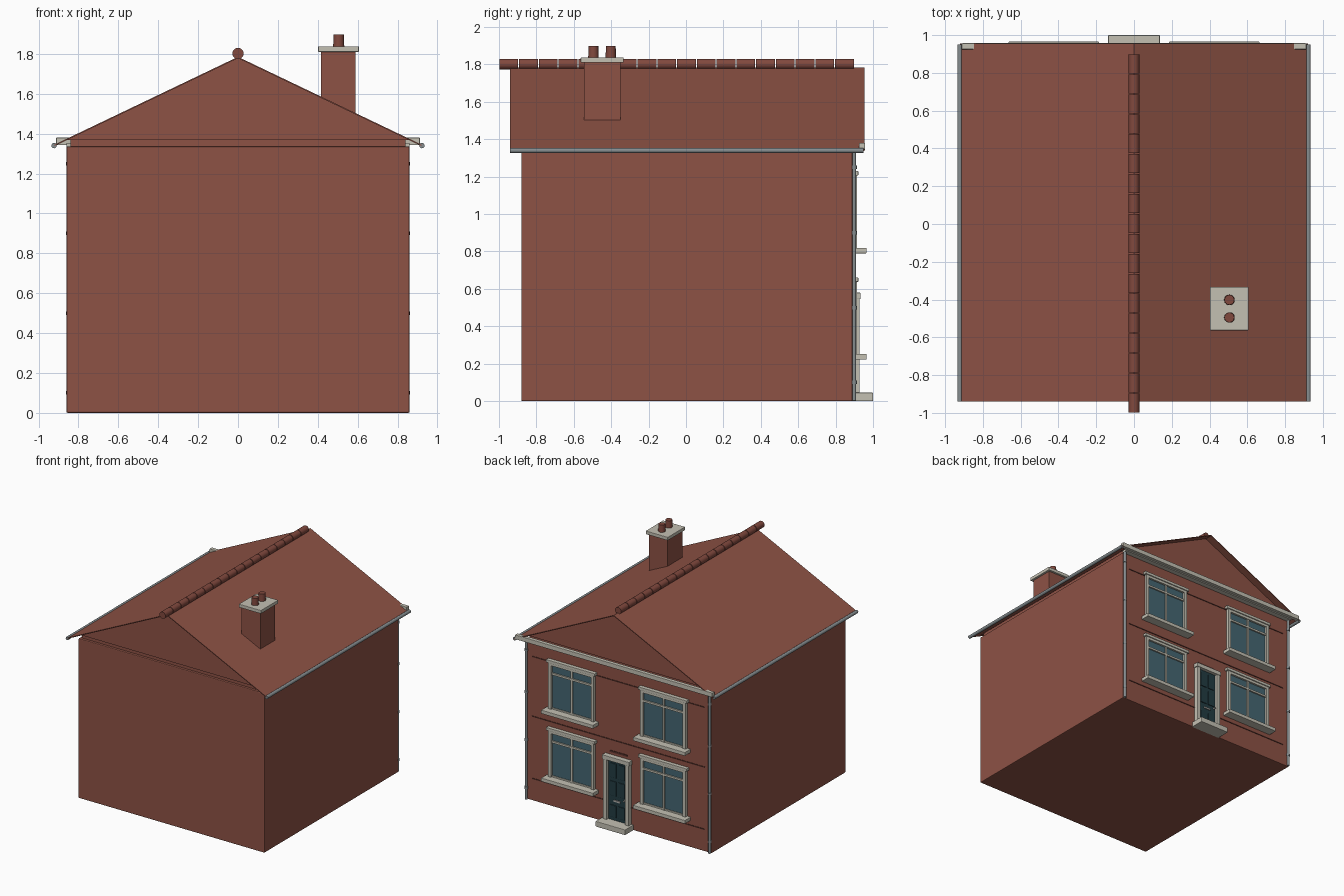
import bpy, bmesh, math
from mathutils import Matrix

if "Cube" in bpy.data.objects:
    bpy.data.objects.remove(bpy.data.objects["Cube"])


def mat(name, r, g, b):
    m = bpy.data.materials.new(name)
    m.diffuse_color = (r, g, b, 1)
    m.use_nodes = True
    m.node_tree.nodes["Principled BSDF"].inputs["Base Color"].default_value = m.diffuse_color
    return m


BRICK = mat("brick red", 0.27, 0.085, 0.06)
RIDGE = mat("ridge clay", 0.22, 0.066, 0.048)
DARK = mat("dark brick", 0.10, 0.032, 0.025)
STONE = mat("pale stone", 0.55, 0.53, 0.45)
GREY = mat("gutter grey", 0.24, 0.27, 0.28)
GLASS = mat("window glass", 0.06, 0.135, 0.17)
DOOR = mat("door teal", 0.016, 0.045, 0.055)
METAL = mat("door metal", 0.42, 0.42, 0.40)


def finish(name, bm, material, bevel=0, smooth=False):
    bmesh.ops.recalc_face_normals(bm, faces=bm.faces)
    me = bpy.data.meshes.new(name)
    bm.to_mesh(me)
    bm.free()
    me.materials.append(material)
    ob = bpy.data.objects.new(name, me)
    bpy.context.collection.objects.link(ob)
    if bevel:
        mod = ob.modifiers.new("bevel", "BEVEL")
        mod.width, mod.segments = bevel, 2
    if smooth:
        bpy.ops.object.select_all(action="DESELECT")
        ob.select_set(True)
        bpy.context.view_layer.objects.active = ob
        bpy.ops.object.shade_smooth_by_angle(angle=math.radians(40))
    return ob


def box(name, x, y, z, material, bevel=0):
    """Box from (min, max) pairs."""
    bm = bmesh.new()
    bmesh.ops.create_cube(bm, size=1)
    for v in bm.verts:
        v.co = [(a + b) / 2 + c * (b - a) for (a, b), c in zip((x, y, z), v.co)]
    return finish(name, bm, material, bevel)


def rod(name, centre, r1, r2, length, material, axis="Z", sides=20):
    bm = bmesh.new()
    rot = Matrix.Rotation(-math.pi / 2, 4, "X") if axis == "Y" else Matrix()
    bmesh.ops.create_cone(bm, cap_ends=True, segments=sides, radius1=r1, radius2=r2,
                          depth=length, matrix=Matrix.Translation(centre) @ rot)
    return finish(name, bm, material, smooth=True)


def prism(name, pts, y0, y1, material):
    """Extrude an x-z profile along y."""
    bm = bmesh.new()
    f = bm.faces.new([bm.verts.new((x, y0, z)) for x, z in pts])
    ext = bmesh.ops.extrude_face_region(bm, geom=[f])
    for v in ext["geom"]:
        if isinstance(v, bmesh.types.BMVert):
            v.co.y = y1
    return finish(name, bm, material)


# Walls, with a recessed band under each gable
WALL = 0.89
box("house_body", (-0.86, 0.86), (-0.88, WALL), (0, 1.335), BRICK, 0.006)
box("eaves_band", (-0.84, 0.84), (-0.86, 0.87), (1.33, 1.372), BRICK)
for name, y0, y1 in (("front_gable", -0.88, -0.85), ("back_gable", 0.86, WALL)):
    prism(name, [(-0.86, 1.368), (0.86, 1.368), (0, 1.779)], y0, y1, BRICK)

# Thin roof sheet
prism("roof", [(-0.92, 1.345), (0, 1.785), (0.92, 1.345),
               (0.92, 1.338), (0, 1.778), (-0.92, 1.338)], -0.94, 0.955, BRICK)

# Ridge tiles
count, pitch = 18, 1.9 / 18
for i in range(count):
    rod("ridge_tile", (0, -1 + pitch * (i + 0.5), 1.802), 0.028, 0.028,
        pitch - 0.005, RIDGE, "Y")

# Chimney
box("chimney_stack", (0.415, 0.588), (-0.545, -0.35), (1.49, 1.815), BRICK)
box("chimney_cap", (0.402, 0.606), (-0.563, -0.333), (1.81, 1.838), STONE, 0.003)
for y in (-0.495, -0.402):
    rod("chimney_pot", (0.505, y, 1.865), 0.028, 0.026, 0.066, RIDGE)

# Cornice above the windowed face
box("cornice", (-0.912, 0.912), (0.925, 0.957), (1.343, 1.38), STONE, 0.003)
box("cornice_lower_strip", (-0.86, 0.86), (0.885, 0.93), (1.335, 1.352), STONE)

# Gutters and downpipes on both sides
for s in (-1, 1):
    rod("gutter", (s * 0.922, 0.005, 1.34), 0.0135, 0.0135, 1.89, GREY, "Y", 16)
    rod("downpipe", (s * 0.848, 0.899, 0.67), 0.011, 0.011, 1.335, GREY, sides=16)
    for z in (0.1, 0.5, 0.9, 1.25):
        rod("pipe_bracket", (s * 0.848, 0.899, z), 0.014, 0.014, 0.018, GREY, sides=16)

# Thin dark courses on the windowed face
for z in (0.18, 0.70, 1.2):
    box("brick_course", (-0.8, 0.8), (0.88, WALL + 0.004), (z, z + 0.008), DARK)


def window(cx, z0):
    """Window 0.42 wide; z0 is the top of its sill."""
    z1 = z0 + 0.41
    hw, t = 0.21, 0.026
    box("window_glass", (cx - hw + 0.01, cx + hw - 0.01), (0.88, 0.897), (z0, z1 - 0.01), GLASS)
    for s in (-1, 1):
        a, b = sorted((cx + s * hw, cx + s * (hw - t)))
        box("window_jamb", (a, b), (0.88, 0.913), (z0, z1 - 0.03), STONE)
        a, b = sorted((cx + s * 0.006, cx + s * (hw - t)))
        box("window_sash_rail", (a, b), (0.88, 0.903), (z0, z0 + 0.012), STONE)
    box("window_mullion", (cx - 0.008, cx + 0.008), (0.88, 0.907), (z0, z1 - 0.03), STONE)
    box("window_transom", (cx - hw + t, cx + hw - t), (0.88, 0.909),
        (z1 - 0.122, z1 - 0.106), STONE)
    box("window_head", (cx - hw, cx + hw), (0.88, 0.913), (z1 - 0.045, z1 - 0.02), STONE)
    box("window_lintel", (cx - 0.225, cx + 0.225), (0.88, 0.921), (z1 - 0.024, z1), STONE, 0.003)
    box("window_sill", (cx - 0.24, cx + 0.24), (0.88, 0.965), (z0 - 0.03, z0), STONE, 0.003)


for x in (-0.425, 0.425):
    for z in (0.252, 0.82):
        window(x, z)

# Door with surround, raised panels and step
box("door_leaf", (-0.095, 0.095), (0.88, 0.905), (0.04, 0.55), DOOR)
for s in (-1, 1):
    a, b = sorted((s * 0.085, s * 0.118))
    box("door_jamb", (a, b), (0.88, 0.928), (0.04, 0.56), STONE, 0.002)
    for z0, z1 in ((0.07, 0.17), (0.25, 0.37), (0.40, 0.52)):
        a, b = sorted((s * 0.008, s * 0.07))
        box("door_panel", (a, b), (0.9, 0.911), (z0, z1), DOOR, 0.003)
box("door_head", (-0.125, 0.125), (0.88, 0.933), (0.545, 0.58), STONE, 0.003)
box("door_brick_arch", (-0.08, 0.08), (0.88, 0.894), (0.6, 0.615), DARK)
box("letter_slot", (-0.03, 0.03), (0.9, 0.913), (0.203, 0.217), METAL)
rod("door_knob", (-0.07, 0.913, 0.235), 0.009, 0.007, 0.018, METAL, "Y", 12)
box("door_step", (-0.137, 0.137), (0.88, 1.0), (0, 0.045), STONE, 0.004)
